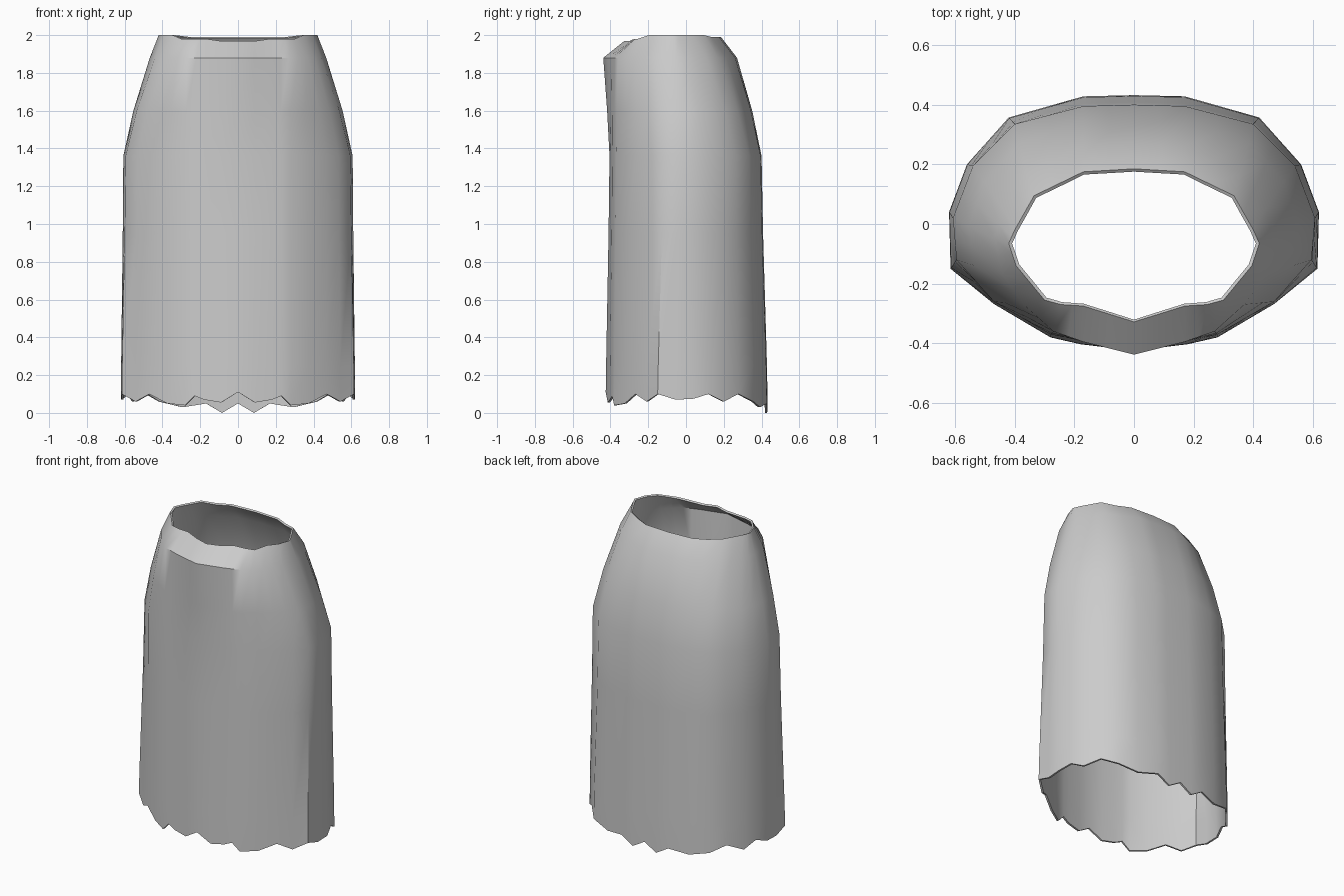
import bpy, bmesh, math
from mathutils import Vector

if "Cube" in bpy.data.objects:
    bpy.data.objects.remove(bpy.data.objects["Cube"])

# Half cross-sections (x, y), running from centre back to centre front
HEM = [(0, .432), (.17, .428), (.42, .357), (.56, .2), (.62, .04),
       (.615, -.15), (.47, -.268), (.28, -.38), (.18, -.403), (0, -.425)]
HIP = [(0, .4), (.17, .395), (.4, .335), (.54, .195), (.607, .02),
       (.595, -.12), (.47, -.26), (.28, -.37), (.18, -.39), (0, -.405)]
SHOULDER = [(0, .27), (.17, .26), (.36, .17), (.44, .05), (.467, -.05),
            (.44, -.17), (.37, -.27), (.27, -.36), (.17, -.395), (0, -.438)]
WAIST = [(0, .185), (.17, .175), (.335, .095), (.4, -.02), (.42, -.065),
         (.395, -.14), (.3, -.255), (.245, -.27), (.17, -.275), (0, -.328)]
# Ragged hem heights, twice as dense as the sections
RAGGED = [.05, 0, .05, .03, .06, .1, .06, .1, .075, .07,
          .1, .06, .1, .05, .04, .09, .07, .055, .11]


def blend(a, b, t):
    return [Vector(p).lerp(Vector(q), t) for p, q in zip(a, b)]


def dense(half):
    pts = [Vector(p) for p in half]
    out = []
    for p, q in zip(pts, pts[1:]):
        out += [p, (p + q) / 2]
    return out + [pts[-1]]


def ring(bm, half, height):
    pts = dense(half)
    n = len(pts)
    right = [(p.x, p.y, height(i, p.y)) for i, p in enumerate(pts)]
    left = [(-x, y, z) for x, y, z in right[n - 2:0:-1]]
    return [bm.verts.new(c) for c in right + left]


def level(z):
    return lambda i, y: z


def waist_height(i, y):
    return 1.968 if y < -.3 else (1.98 if y < -.24 else (2.0 if y < .1 else 1.99))


bm = bmesh.new()
rings = [
    ring(bm, HEM, lambda i, y: RAGGED[i]),
    ring(bm, blend(HEM, HIP, .1), level(.25)),
    ring(bm, blend(HEM, HIP, .75), level(.95)),
    ring(bm, HIP, level(1.36)),
    ring(bm, blend(HIP, SHOULDER, .38), level(1.6)),
    ring(bm, SHOULDER, level(1.88)),
    ring(bm, WAIST, waist_height),
]
for a, b in zip(rings, rings[1:]):
    for i in range(len(a)):
        j = (i + 1) % len(a)
        bm.faces.new((a[j], a[i], b[i], b[j]))
# Point the normals outwards
bm.normal_update()
if sum(f.normal.dot(Vector((f.calc_center_median().x, f.calc_center_median().y, 0)))
       for f in bm.faces) < 0:
    bmesh.ops.reverse_faces(bm, faces=bm.faces[:])

mesh = bpy.data.meshes.new("skirt")
bm.to_mesh(mesh)
bm.free()
skirt = bpy.data.objects.new("skirt", mesh)
bpy.context.collection.objects.link(skirt)

# Cloth thickness, inwards
cloth = skirt.modifiers.new("cloth_thickness", 'SOLIDIFY')
cloth.thickness = .012
cloth.offset = -1

bpy.context.view_layer.objects.active = skirt
skirt.select_set(True)
bpy.ops.object.modifier_apply(modifier=cloth.name)
bpy.ops.object.shade_smooth_by_angle(angle=math.radians(40))
